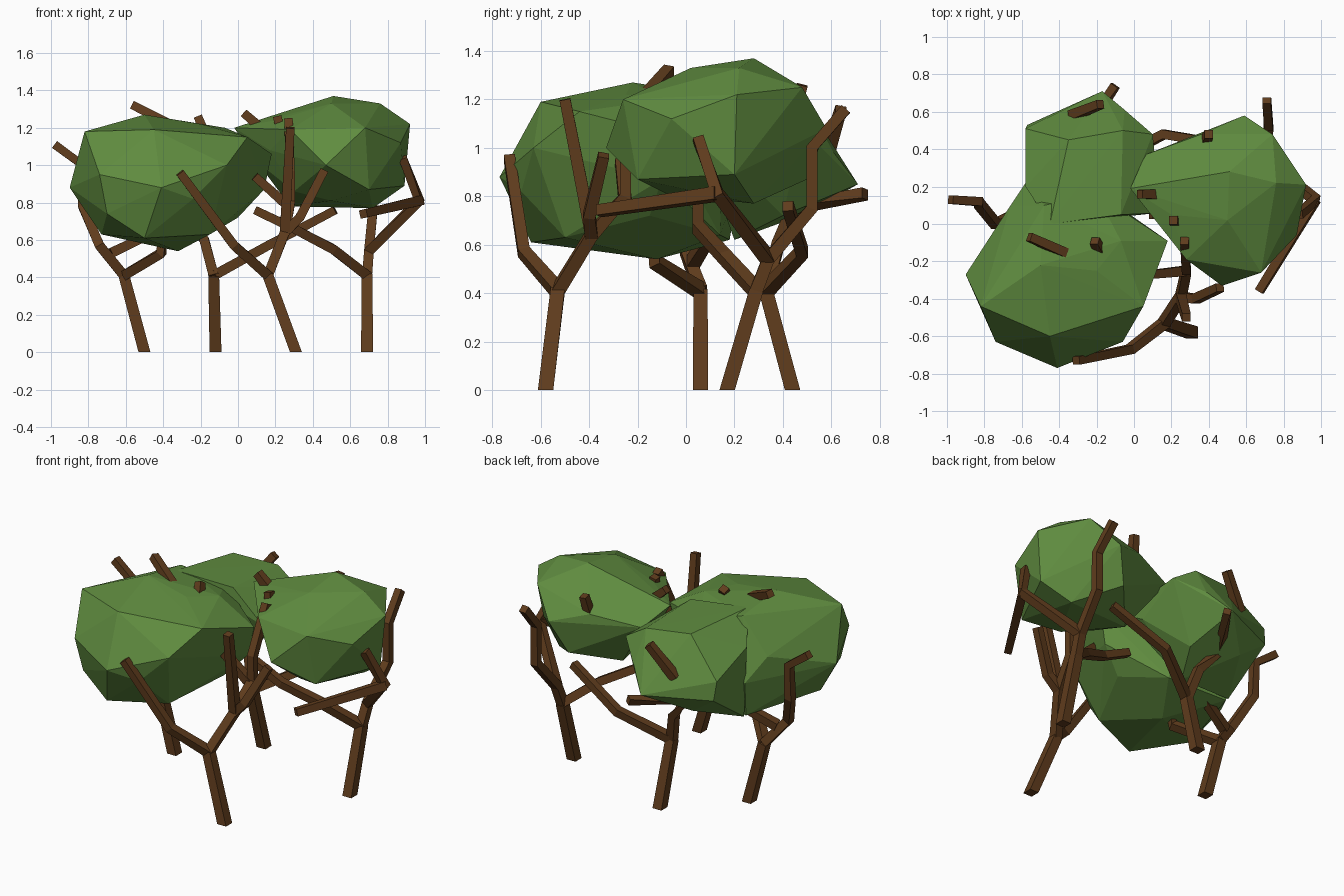
import bpy, bmesh, math
from mathutils import Vector


def material(name, rgb):
    m = bpy.data.materials.new(name)
    m.diffuse_color = (*rgb, 1)
    return m


bark = material("bark", (0.115, 0.045, 0.012))
leaf = material("leaf", (0.115, 0.26, 0.05))


def finish(name, bm, mat):
    bmesh.ops.recalc_face_normals(bm, faces=bm.faces)
    me = bpy.data.meshes.new(name)
    bm.to_mesh(me)
    bm.free()
    me.materials.append(mat)
    bpy.context.collection.objects.link(bpy.data.objects.new(name, me))


def limb(bm, path, r0, r1):
    """Sweep a tapering square section along a path."""
    pts = [Vector(p) for p in path]
    n = len(pts)
    rings = []
    for i, p in enumerate(pts):
        t = (pts[min(i + 1, n - 1)] - pts[max(i - 1, 0)]).normalized()
        if p.z < 0.01:
            t = Vector((0, 0, 1))          # flat foot on the ground
        side = Vector((0, 1, 0)) if abs(t.y) < 0.9 else Vector((1, 0, 0))
        u = side.cross(t).normalized()
        v = t.cross(u)
        r = r0 + (r1 - r0) * i / (n - 1)
        rings.append([bm.verts.new(p + r * (math.cos(a) * u + math.sin(a) * v))
                      for a in [math.pi / 4 + k * math.pi / 2 for k in range(4)]])
    for a, b in zip(rings, rings[1:]):
        for k in range(4):
            bm.faces.new((a[k], a[(k + 1) % 4], b[(k + 1) % 4], b[k]))
    bm.faces.new(rings[0])
    bm.faces.new(rings[-1])


def tree(name, base, fork, branches):
    bm = bmesh.new()
    limb(bm, [base, fork], 0.045, 0.041)
    for path in branches:
        limb(bm, path, 0.038, 0.032)
    finish(name, bm, bark)


def crown(name, points):
    """Faceted leaf mass wrapped round its corner points."""
    bm = bmesh.new()
    for p in points:
        bm.verts.new(p)
    bmesh.ops.convex_hull(bm, input=bm.verts)
    loose = [v for v in bm.verts if not v.link_faces]
    bmesh.ops.delete(bm, geom=loose, context='VERTS')
    finish(name, bm, leaf)


# Front tree
f = (0.16, -0.53, 0.41)
s = (0.25, -0.39, 0.64)
tree("front_tree", (0.31, -0.58, 0), f, [
    [f, (-0.02, -0.67, 0.57), (-0.31, -0.73, 0.96)],
    [f, s, (0.28, -0.25, 0.8), (0.28, -0.25, 0.96), (0.27, -0.09, 1.24)],
    [s, (0.28, -0.5, 1.2)],
    [s, (0.33, -0.4, 0.72), (0.46, -0.34, 0.97)],
    [(0.28, -0.25, 0.77), (0.09, -0.27, 0.94)],
])

# Left tree
f = (-0.61, 0.06, 0.41)
tree("left_tree", (-0.5, 0.06, 0), f, [
    [f, (-0.74, 0.0, 0.57), (-0.83, 0.11, 0.78), (-0.83, 0.12, 1.0), (-0.98, 0.13, 1.11)],
    [f, (-0.41, -0.13, 0.53), (-0.4, -0.14, 0.66)],
    [(-0.68, 0.03, 0.53), (-0.45, 0.1, 0.64)],
    [(-0.29, -0.19, 1.18), (-0.56, -0.07, 1.32)],
    [(-0.17, -0.17, 1.15), (-0.21, -0.09, 1.25)],
])

# Back tree
f = (-0.13, 0.33, 0.41)
tree("back_tree", (-0.12, 0.44, 0), f, [
    [f, (0.16, 0.48, 0.57), (0.52, 0.42, 0.76)],
    [f, (-0.18, 0.38, 0.6), (-0.3, 0.43, 0.75), (-0.1, 0.74, 0.81)],
    [(-0.33, 0.58, 0.96), (-0.18, 0.64, 1.16)],
    [(0.36, 0.4, 0.95), (0.4, 0.48, 1.26)],
])

# Right tree
f = (0.69, 0.29, 0.41)
s = (0.7, 0.34, 0.54)
e = (0.97, 0.13, 0.81)
tree("right_tree", (0.69, 0.17, 0), f, [
    [f, s, (0.72, 0.52, 0.75), (0.72, 0.52, 1.0), (0.71, 0.66, 1.16)],
    [s, e, (0.88, 0.05, 1.04)],
    [e, (0.67, -0.36, 0.74)],
    [f, (0.51, 0.16, 0.55), (0.28, 0.05, 0.67), (0.09, 0.05, 0.76)],
    [(0.25, 0.0, 1.08), (0.21, 0.02, 1.26)],
    [(0.12, 0.16, 1.2), (0.03, 0.16, 1.28)],
])

# Leaf masses
crown("left_crown", [
    (-.9, -.27, .88), (-.82, -.44, 1.18), (-.74, -.63, .95), (-.41, -.77, .88),
    (-.06, -.63, 1.0), (.05, -.44, 1.15), (.18, -.09, 1.06), (.14, -.1, .87),
    (-.5, -.22, 1.27), (-.45, -.6, 1.19), (-.2, -.25, 1.22), (-.48, .1, 1.22),
    (-.66, .1, 1.0), (-.58, .22, .85), (-.73, -.35, .63), (-.5, -.64, .61),
    (-.32, -.12, .54), (-.15, -.5, .63), (0, -.15, .72), (-.2, .16, 1.15),
    (-.07, -.09, 1.2), (-.56, .18, .62), (-.15, .14, .64), (-.7, -.6, .74),
    (-.24, -.68, .82),
])
crown("back_crown", [
    (-.58, .51, .97), (-.58, .2, 1.08), (-.17, .71, .85), (-.35, .45, 1.2),
    (-.05, .61, .98), (.1, .48, 1.08), (-.06, .5, 1.18), (-.07, .05, 1.2),
    (-.45, 0, 1.23), (-.2, .2, .62), (-.56, .2, .62), (-.1, .4, .72),
    (.1, .2, .92), (-.57, .53, .85), (-.4, .5, .73), (.14, .06, 1.0),
])
crown("right_crown", [
    (-.02, .19, 1.2), (.06, .37, 1.1), (.36, .48, 1.15), (.59, .58, 1.08),
    (.74, .48, 1.25), (.92, .21, 1.22), (.87, -.06, 1.12), (.68, -.26, 1.2),
    (.47, -.33, 1.0), (.51, .28, 1.37), (.76, .22, 1.33), (.5, .02, 1.33),
    (.2, .05, 1.24), (.89, .2, .89), (.72, .28, .77), (.28, .25, .78),
    (.5, -.08, .81), (.7, -.2, .87), (.3, 0, .86), (.5, .5, .87),
    (.28, -.19, 1.19), (.17, 0, 1.08), (.1, .15, 1.02),
])
